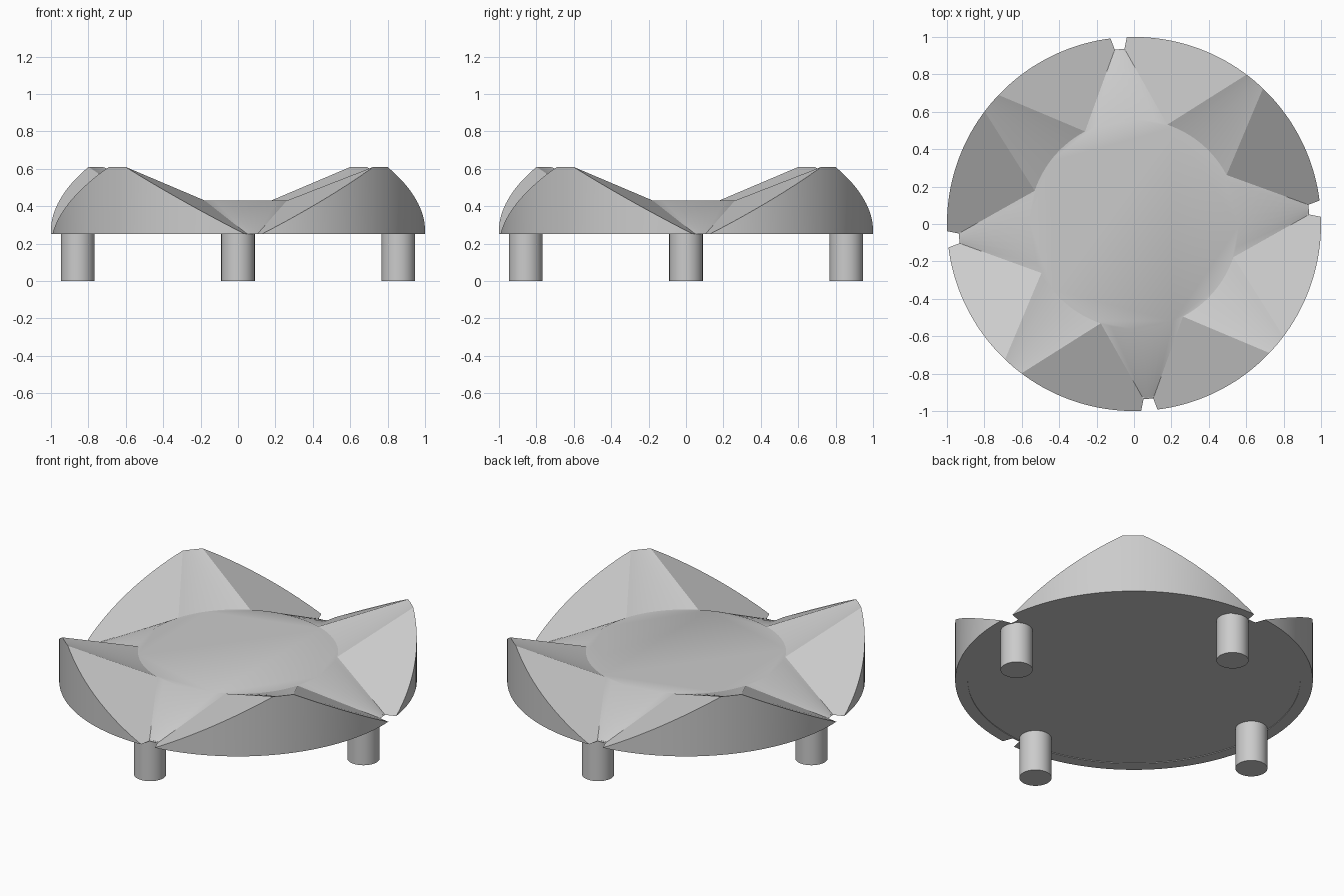
import bpy, bmesh
from math import radians, sin, cos
from mathutils import Vector

cube = bpy.data.objects.get("Cube")
if cube:
    bpy.data.objects.remove(cube)

# Single grey finish
grey = bpy.data.materials.new("warm_grey")
grey.use_nodes = True
colour = (0.6, 0.6, 0.6, 1)
grey.diffuse_color = colour
grey.node_tree.nodes["Principled BSDF"].inputs["Base Color"].default_value = colour

# Main dimensions (angles are measured from each petal's middle)
BASE, DISC_Z, PEAK_Z, RECESS_Z = 0.25, 0.43, 0.61, 0.254
DISC_R, NOTCH_R, LIP_R = 0.56, 0.938, 0.93
DISC_A, NOTCH_IN, NOTCH_OUT, PEAK_A = 21.8, 43.4, 42.5, 3.3
PETAL_MIDDLE = -40.3


def polar(r, angle, z):
    a = radians(angle)
    return Vector((r * cos(a), r * sin(a), z))


def span(a, b, n):
    return [a + (b - a) * i / n for i in range(n + 1)]


bm = bmesh.new()


def face(points):
    return bm.faces.new([bm.verts.new(p) for p in points])


def strip(first, second):
    for i in range(len(first) - 1):
        face([first[i], first[i + 1], second[i + 1], second[i]])


disc_edge, floor_edge, arc_points = [], [], []
for k in range(4):
    mid = PETAL_MIDDLE + 90 * k
    # Hollow inner slope from the disc up to the flat tip
    arc = [polar(DISC_R, mid + a, DISC_Z) for a in span(-DISC_A, DISC_A, 12)]
    tip = [polar(1, mid + a, PEAK_Z) for a in span(-PEAK_A, PEAK_A, 12)]
    strip(arc, tip)
    arc_points.append(arc)

    # Flat flanks that fall to the notches on both sides
    rims = {}
    for s in (-1, 1):
        a = polar(DISC_R, mid + s * DISC_A, DISC_Z)
        n = polar(1, mid + s * NOTCH_OUT, BASE)
        m = polar(NOTCH_R, mid + s * NOTCH_IN, BASE)
        p = polar(1, mid + s * PEAK_A, PEAK_Z)
        normal = (a - n).cross(p - n)
        rim = [n]
        for t in span(NOTCH_OUT, PEAK_A, 20)[1:-1]:
            q = polar(1, mid + s * t, 0)
            q.z = n.z - (normal.x * (q.x - n.x) + normal.y * (q.y - n.y)) / normal.z
            rim.append(q)
        rim.append(p)
        face([a, m] + rim)
        rims[s] = rim

    # Outer wall and the lip beneath it
    top = rims[-1] + tip[1:-1] + rims[1][::-1]
    low = [Vector((p.x, p.y, BASE)) for p in top]
    for i in range(len(top) - 1):
        quad = [low[i], low[i + 1], top[i + 1], top[i]]
        face([p for j, p in enumerate(quad) if p not in quad[:j]])
    lip_out = ([polar(NOTCH_R, mid - NOTCH_IN, BASE)] + low
               + [polar(NOTCH_R, mid + NOTCH_IN, BASE),
                  polar(NOTCH_R, mid + 90 - NOTCH_IN, BASE)])
    lip_in = [Vector((p.x, p.y, 0)).normalized() * LIP_R + Vector((0, 0, BASE))
              for p in lip_out]
    recess = [Vector((p.x, p.y, RECESS_Z)) for p in lip_in]
    strip(lip_out, lip_in)
    strip(lip_in, recess)
    floor_edge += recess[:-1]

    # Sloping arm between this petal and the next
    arm = [polar(DISC_R, mid + a, DISC_Z) for a in span(DISC_A, 90 - DISC_A, 8)]
    m0 = polar(NOTCH_R, mid + NOTCH_IN, BASE)
    m1 = polar(NOTCH_R, mid + 90 - NOTCH_IN, BASE)
    strip(arm, [m0.lerp(m1, i / 8) for i in range(9)])
    disc_edge += arc[:-1] + arm[:-1]

# Central disc and underside
face(disc_edge)
face(floor_edge)
bmesh.ops.remove_doubles(bm, verts=bm.verts, dist=0.0005)
bmesh.ops.recalc_face_normals(bm, faces=bm.faces)
mesh = bpy.data.meshes.new("petal_dish")
bm.to_mesh(mesh)
bm.free()
mesh.materials.append(grey)
dish = bpy.data.objects.new("petal_dish", mesh)
bpy.context.collection.objects.link(dish)
bpy.ops.object.select_all(action='DESELECT')
dish.select_set(True)
bpy.context.view_layer.objects.active = dish
bpy.ops.object.shade_smooth_by_angle(angle=radians(30))

# Crisp crease where each hollow meets the disc
middles = [(a + b) / 2 for arc in arc_points for a, b in zip(arc, arc[1:])]
for e in mesh.edges:
    c = (mesh.vertices[e.vertices[0]].co + mesh.vertices[e.vertices[1]].co) / 2
    if any((c - m).length < 0.001 for m in middles):
        e.use_edge_sharp = True

# Four short round legs
for name, x, y in (("front_leg", 0, -1), ("left_leg", 1, 0),
                   ("back_leg", 0, 1), ("right_leg", -1, 0)):
    bpy.ops.mesh.primitive_cylinder_add(vertices=32, radius=0.09, depth=0.255,
                                        location=(x * 0.857, y * 0.857, 0.1275))
    leg = bpy.context.object
    leg.name = name
    leg.data.materials.append(grey)
    bpy.ops.object.shade_smooth_by_angle(angle=radians(30))
